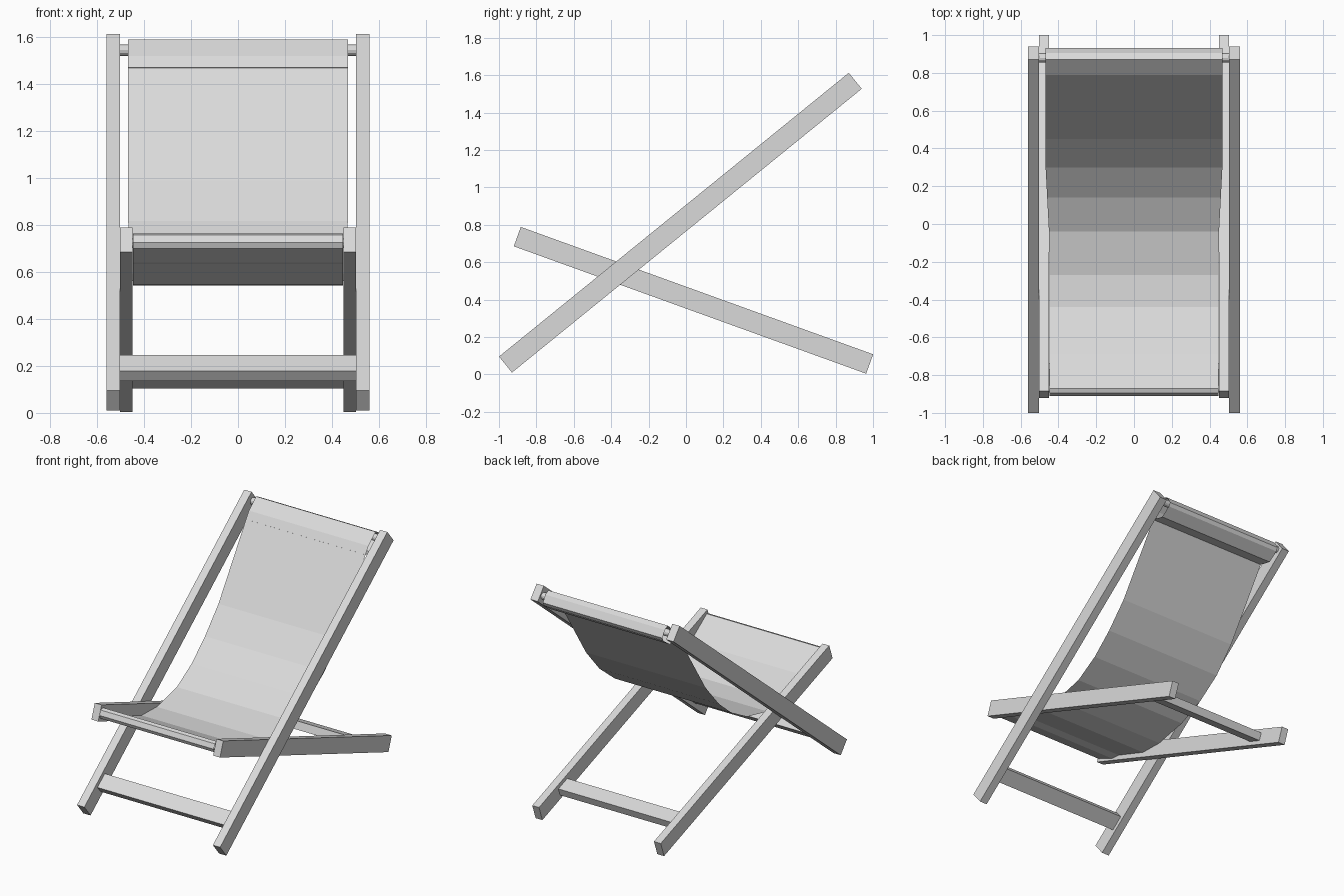
import bpy, bmesh, math
from mathutils import Vector, Matrix

cube = bpy.data.objects.get("Cube")
if cube:
    bpy.data.objects.remove(cube, do_unlink=True)

grey = bpy.data.materials.new("plain_grey")
grey.use_nodes = True
grey.diffuse_color = (0.7, 0.7, 0.7, 1)
grey.node_tree.nodes["Principled BSDF"].inputs["Base Color"].default_value = (0.7, 0.7, 0.7, 1)


def finish(name, bm):
    mesh = bpy.data.meshes.new(name)
    bm.to_mesh(mesh)
    bm.free()
    mesh.materials.append(grey)
    obj = bpy.data.objects.new(name, mesh)
    bpy.context.collection.objects.link(obj)
    return obj


def beam(name, start, end, x0, x1, depth):
    """Box running from start to end in the (y, z) plane, spanning x0..x1."""
    a, b = Vector((0, *start)), Vector((0, *end))
    along = b - a
    centre = (a + b) / 2
    centre.x = (x0 + x1) / 2
    bm = bmesh.new()
    bmesh.ops.create_cube(bm, size=1, matrix=(
        Matrix.Translation(centre)
        @ Matrix.Rotation(math.atan2(along.z, along.y), 4, 'X')
        @ Matrix.Diagonal((x1 - x0, along.length, depth, 1))))
    return finish(name, bm)


def crossbar(name, start, end, distance, half):
    """Flat board centred on a leg line, a given distance from its start."""
    a, b = Vector(start), Vector(end)
    d = (b - a).normalized()
    c = a + d * distance
    return beam(name, c - d * 0.053, c + d * 0.053, -half, half, 0.055)


def rod(name, centre, radius, half):
    bm = bmesh.new()
    bmesh.ops.create_cone(bm, cap_ends=True, segments=12, radius1=radius, radius2=radius,
                          depth=2 * half, matrix=Matrix.Translation((0, *centre))
                          @ Matrix.Rotation(math.pi / 2, 4, 'Y'))
    return finish(name, bm)


# Two crossing frames: long back legs outside, seat legs inside
back_low, back_high = (-0.965, 0.053), (0.905, 1.57)
seat_low, seat_high = (0.982, 0.056), (-0.902, 0.737)
for side, s in (("left", 1), ("right", -1)):
    beam(side + "_back_leg", back_low, back_high, *sorted((s * 0.503, s * 0.56)), 0.11)
    beam(side + "_seat_leg", seat_low, seat_high, *sorted((s * 0.45, s * 0.503)), 0.11)

# Boards tying each frame together near the ground
crossbar("front_crossbar", back_low, back_high, 0.219, 0.505)
crossbar("rear_crossbar", seat_low, seat_high, 0.273, 0.452)

# Rods holding the fabric
rod("top_rod", (0.88, 1.545), 0.024, 0.504)
rod("front_rod", (-0.872, 0.722), 0.02, 0.451)

# Fabric sling with a hem loop at each end, as a thin sheet
top_loop = [(0.757, 1.47), (0.85, 1.45), (0.92, 1.50), (0.932, 1.525),
            (0.905, 1.573), (0.87, 1.59)]
sag = [(0.79, 1.52), (0.45, 0.99), (0.30, 0.818), (0.14, 0.689), (-0.04, 0.593),
       (-0.27, 0.542), (-0.44, 0.546), (-0.69, 0.635)]
front_loop = [(-0.87, 0.765), (-0.895, 0.757), (-0.91, 0.725), (-0.9, 0.70), (-0.76, 0.64),
              (-0.69, 0.635)]


def half_width(y):
    t = min(max((y + 0.1) / 0.4, 0), 1)
    return 0.447 + 0.021 * t


bm = bmesh.new()
rows = [[bm.verts.new((s * half_width(y), y, z)) for s in (-1, 1)]
        for y, z in top_loop + sag + front_loop]
for (a, b), (c, d) in zip(rows, rows[1:]):
    bm.faces.new((a, c, d, b))
bmesh.ops.remove_doubles(bm, verts=bm.verts, dist=0.0005)
finish("fabric_sling", bm)
